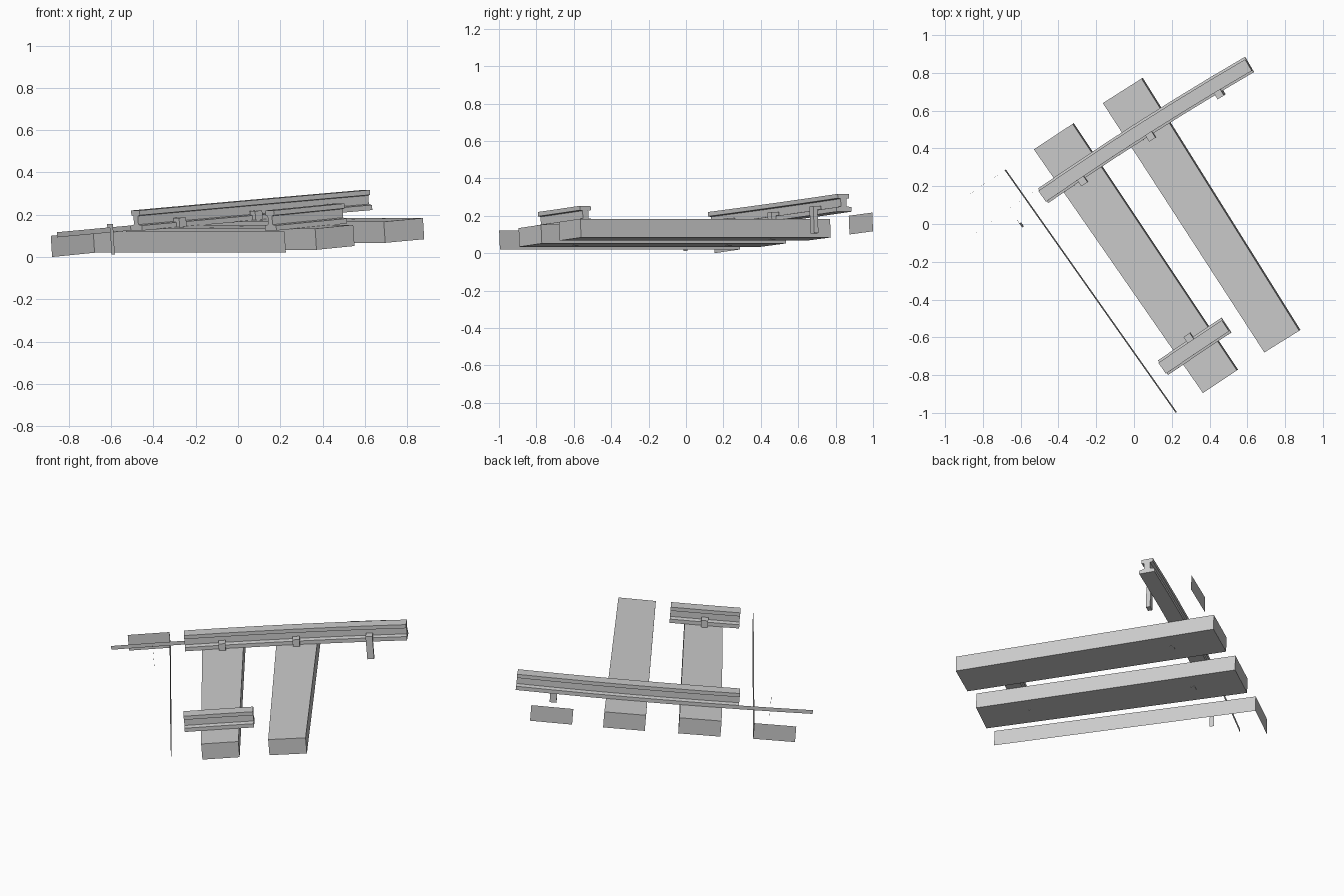
import bpy, bmesh
from mathutils import Vector

if "Cube" in bpy.data.objects:
    bpy.data.objects.remove(bpy.data.objects["Cube"])

CANT = Vector((-0.064, -0.040, 1.0))      # up direction of the banked track


def make(name, verts, faces, solid=True):
    me = bpy.data.meshes.new(name)
    me.from_pydata([tuple(v) for v in verts], [], faces)
    if solid:
        bm = bmesh.new()
        bm.from_mesh(me)
        bmesh.ops.recalc_face_normals(bm, faces=bm.faces)
        bm.to_mesh(me)
        bm.free()
    ob = bpy.data.objects.new(name, me)
    bpy.context.collection.objects.link(ob)
    return ob


def extrude_rings(name, rings):
    """Skin a list of equal vertex rings and cap both ends."""
    n = len(rings[0])
    faces = [(i * n + j, i * n + (j + 1) % n, (i + 1) * n + (j + 1) % n, (i + 1) * n + j)
             for i in range(len(rings) - 1) for j in range(n)]
    faces += [tuple(range(n)), tuple(range((len(rings) - 1) * n, len(rings) * n))]
    return make(name, [v for r in rings for v in r], faces)


class Path:
    """Gently curved, rising rail line from a to b."""

    def __init__(self, a, b, sag):
        self.a, self.d, self.sag = Vector(a), Vector(b) - Vector(a), sag
        self.n = Vector((-self.d.y, self.d.x, 0)).normalized()

    def at(self, t, v, h):
        side = Vector((-self.d.y, self.d.x, 0)).normalized()
        bend = 4 * self.sag * (1 - 2 * t) / self.d.length
        side = (side - bend * self.d.normalized()).normalized()
        side.z = 0
        return (self.a + self.d * t + self.n * (4 * self.sag * t * (1 - t))
                + side * v + CANT * h)


# rail cross-section: foot, web, head
HALF = [(0.047, 0), (0.047, 0.024), (0.018, 0.028), (0.018, 0.069), (0.035, 0.072), (0.035, 0.095)]
RAIL = HALF + [(-v, h) for v, h in reversed(HALF)]
# spike side outline: hooked head over the rail foot, shaft below
SPIKE = [(0.026, 0.025), (0.026, 0.045), (0.073, 0.045), (0.073, -0.10), (0.047, -0.10), (0.047, 0.025)]


def rail(name, path, steps):
    extrude_rings(name, [[path.at(i / steps, v, h) for v, h in RAIL] for i in range(steps + 1)])


def spike(name, path, t, side):
    dt = 0.02 / path.d.length
    extrude_rings(name, [[path.at(t + k * dt, side * v, h) for v, h in SPIKE] for k in (-1, 1)])


# sleepers: top corners back-left, back-right, front-right, front-left
def sleeper(name, corners, zl, zr):
    top = [Vector((x, y, z)) for (x, y), z in zip(corners, (zl, zr, zr, zl))]
    extrude_rings(name, [top, [p - CANT * 0.1 for p in top]])


sleeper("sleeper_left", [(-0.53, 0.395), (-0.325, 0.53), (0.545, -0.775), (0.365, -0.895)], 0.134, 0.152)
sleeper("sleeper_right", [(-0.165, 0.64), (0.04, 0.77), (0.875, -0.565), (0.69, -0.68)], 0.167, 0.184)


# single-sided remains of the neighbouring sleepers
def panel(name, p, q):
    p, q = Vector(p), Vector(q)
    make(name, [p, q, q - CANT * 0.1, p - CANT * 0.1], [(0, 1, 2, 3)], solid=False)


panel("outer_left_sleeper_side", (-0.685, 0.285, 0.12), (0.22, -0.999, 0.12))
panel("outer_left_sleeper_end", (-0.886, 0.148, 0.10), (-0.685, 0.285, 0.12))
panel("outer_right_sleeper_end", (0.19, 0.87, 0.20), (0.40, 0.996, 0.217))

# rails
back = Path((-0.48, 0.15, 0.125), (0.612, 0.845, 0.222), 0.013)
front = Path((0.155, -0.76, 0.125), (0.49, -0.535, 0.158), 0.0013)
rail("back_rail", back, 6)
rail("front_rail", front, 2)

# spikes
for i, t in enumerate((0.168, 0.502, 0.832)):
    spike(f"back_spike_{i + 1}", back, t, -1)
spike("front_spike", front, 0.5, 1)

# leftover foot edge of the missing rail length and its spike side
ts = [-0.33, -0.165, 0.0]
make("rail_foot_edge", [back.at(t, 0.047, h) for t in ts for h in (0, 0.024)],
     [(0, 1, 3, 2), (2, 3, 5, 4)], solid=False)
make("outer_spike_side", [back.at(-0.143, -v, h) for v, h in SPIKE], [(0, 1, 2, 3, 4, 5)], solid=False)
